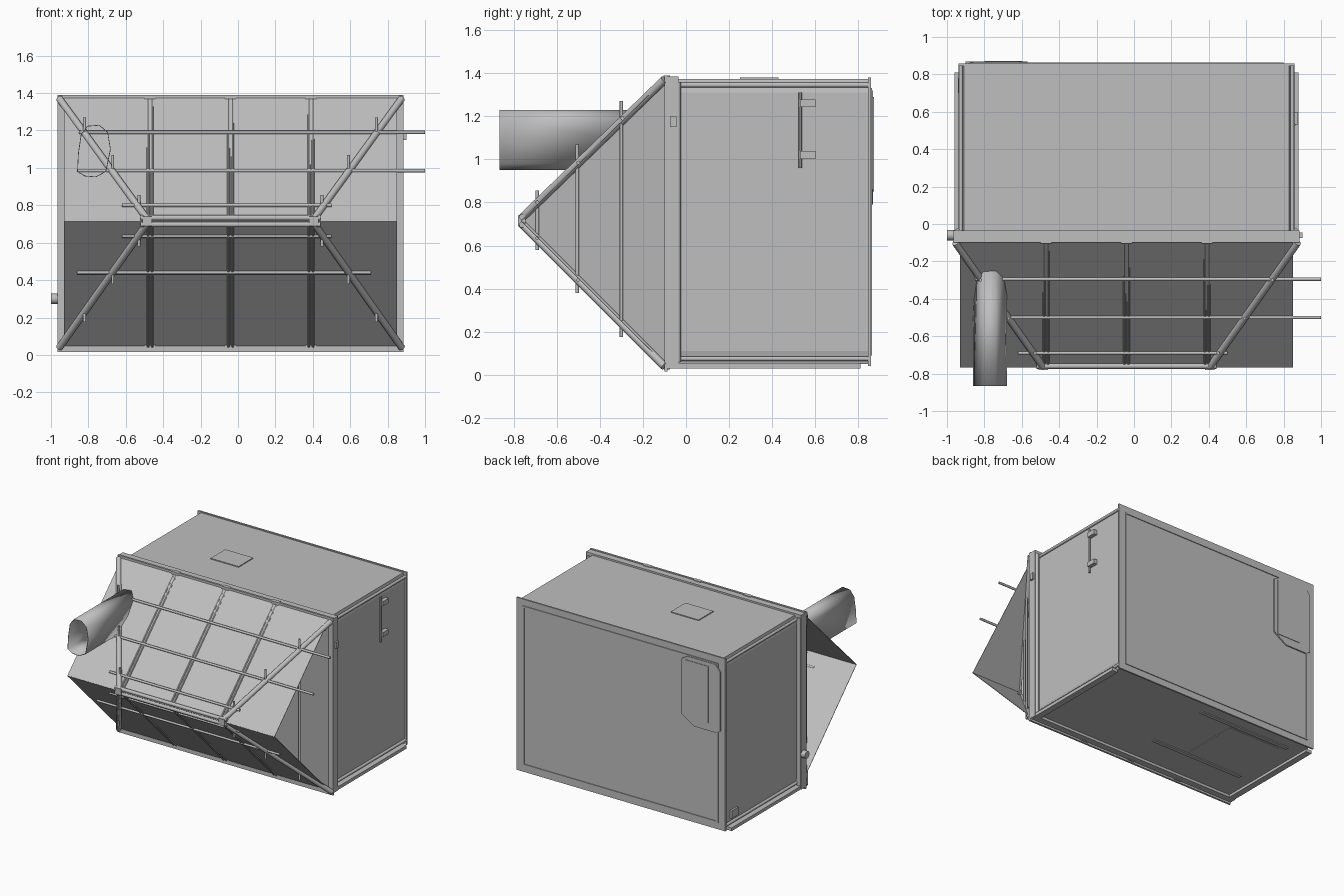
import bpy, bmesh, math
from mathutils import Vector

if "Cube" in bpy.data.objects:
    bpy.data.objects.remove(bpy.data.objects["Cube"])

grey = bpy.data.materials.new("plain_grey")
grey.use_nodes = True
COLOUR = (0.52, 0.52, 0.52, 1)
grey.diffuse_color = COLOUR
grey.node_tree.nodes["Principled BSDF"].inputs["Base Color"].default_value = COLOUR

CX = -0.04            # mirror plane of the body
RIDGE_Y, RIDGE_Z = -0.765, 0.715
FRONT_Y = -0.09       # where the slopes meet the body


def finish(name, bm, smooth=False):
    bmesh.ops.recalc_face_normals(bm, faces=bm.faces)
    mesh = bpy.data.meshes.new(name)
    bm.to_mesh(mesh)
    bm.free()
    ob = bpy.data.objects.new(name, mesh)
    bpy.context.collection.objects.link(ob)
    mesh.materials.append(grey)
    if smooth:
        bpy.ops.object.select_all(action="DESELECT")
        ob.select_set(True)
        bpy.context.view_layer.objects.active = ob
        bpy.ops.object.shade_smooth_by_angle(angle=math.radians(40))
    return ob


def box(name, x, y, z):
    bm = bmesh.new()
    bmesh.ops.create_cube(bm, size=1)
    for v in bm.verts:
        v.co = [a + (b - a) * (c + 0.5) for (a, b), c in zip((x, y, z), v.co)]
    return finish(name, bm)


def rod(name, a, b, r, sides=12):
    a, b = Vector(a), Vector(b)
    bm = bmesh.new()
    bmesh.ops.create_cone(bm, cap_ends=True, segments=sides, radius1=r, radius2=r, depth=(b - a).length)
    turn = (b - a).to_track_quat("Z", "Y")
    for v in bm.verts:
        v.co = turn @ v.co + (a + b) / 2
    return finish(name, bm, True)


def sheet(name, points, thickness=0):
    bm = bmesh.new()
    bm.faces.new([bm.verts.new(p) for p in points])
    ob = finish(name, bm)
    if thickness:
        mod = ob.modifiers.new("thickness", "SOLIDIFY")
        mod.thickness, mod.offset = thickness, 0
    return ob


def prism(name, profile, y0, y1):
    bm = bmesh.new()
    face = bm.faces.new([bm.verts.new((x, y0, z)) for x, z in profile])
    new = bmesh.ops.extrude_face_region(bm, geom=[face])["geom"]
    for v in new:
        if isinstance(v, bmesh.types.BMVert):
            v.co.y = y1
    return finish(name, bm)


def ring(name, x, y, z, w):
    """Rectangular frame facing the front, made of four bars."""
    box(name + "_left", (x[1] - w, x[1]), y, z)
    box(name + "_right", (x[0], x[0] + w), y, z)
    box(name + "_top", x, y, (z[1] - w, z[1]))
    box(name + "_bottom", x, y, (z[0], z[0] + w))


def mx(s, x):
    """Distance x on the left side, mirrored about the body's centre for s = -1."""
    return CX + s * (x - CX)


SIDES = (("left", 1), ("right", -1))

# Body with slightly tapered upper and lower edges
half = [(0.83, 0.05), (0.845, 0.11), (0.845, 1.31), (0.83, 1.372)]
prism("body", half + [(mx(-1, x), z) for x, z in reversed(half)], FRONT_Y + 0.03, 0.85)

# Rear plate, gasket and vent pocket
box("rear_plate", (mx(-1, 0.858), 0.858), (0.845, 0.858), (0.04, 1.38))
ring("rear_gasket", (mx(-1, 0.80), 0.80), (0.857, 0.864), (0.09, 1.33), 0.012)
prism("vent_pocket", [(-0.57, 0.86), (-0.57, 1.29), (-0.62, 1.32), (-0.86, 1.32), (-0.9, 1.27),
                      (-0.9, 0.81), (-0.86, 0.79), (-0.68, 0.79)], 0.857, 0.868)
box("vent_flap", (-0.8, -0.6), (0.867, 0.872), (0.85, 1.29))

# Roof hatch and floor plates
box("roof_hatch", (-0.41, -0.17), (0.25, 0.43), (1.37, 1.379))
box("floor_plate", (-0.75, -0.3), (0.25, 0.7), (0.045, 0.052))
for y in (0.2, 0.72):
    box("floor_strip", (-0.8, 0.0), (y, y + 0.03), (0.042, 0.052))

# Front frame around the slopes
ring("front_frame", (mx(-1, 0.885), 0.885), (-0.09, -0.035), (0.03, 1.385), 0.05)
ring("front_lip", (mx(-1, 0.885), 0.885), (-0.1, -0.085), (0.015, 1.39), 0.035)

# Edge rails along the body
for side, s in SIDES:
    xs = sorted((mx(s, 0.83), mx(s, 0.88)))
    box("bottom_rail_" + side, xs, (-0.07, 0.81), (0.03, 0.055))
    for z in (0.075, 1.345):
        rod("edge_pipe_" + side, (mx(s, 0.846), -0.05, z), (mx(s, 0.846), 0.85, z), 0.011)
    rod("corner_pipe_" + side, (mx(s, 0.865), -0.04, 0.06), (mx(s, 0.865), -0.04, 1.36), 0.016)

# Two full-width sloping sheets with open ends, and folded gussets inside
x0, x1 = mx(-1, 0.85), 0.85
for name, z in (("upper_slope", 1.38), ("lower_slope", 0.04)):
    sheet(name, [(x0, FRONT_Y, z), (x1, FRONT_Y, z), (x1, RIDGE_Y, RIDGE_Z), (x0, RIDGE_Y, RIDGE_Z)], 0.004)
for side, s in SIDES:
    sheet("gusset_" + side, [(mx(s, 0.85), FRONT_Y, 0.04), (mx(s, 0.85), FRONT_Y, 1.38),
                             (mx(s, 0.4), RIDGE_Y + 0.005, RIDGE_Z)], 0.004)

# Hip poles, ribs and ridge poles
for name, z, d in (("upper", 1.37, 1), ("lower", 0.04, -1)):
    for side, s in SIDES:
        rod(f"{name}_hip_pole_{side}", (mx(s, 0.875), -0.1, z), (mx(s, 0.405), -0.765, RIDGE_Z + 0.01 * d), 0.019)
    for x in (-0.47, CX, 0.39):
        for dx in (-0.011, 0.011):
            rod(name + "_rib", (x + dx, -0.095, z), (x + dx, RIDGE_Y, RIDGE_Z + 0.005 * d), 0.008, 8)
        box(name + "_rib_clip", (x - 0.03, x + 0.03), (-0.105, -0.075), (z - 0.015, z + 0.02))
    rod(name + "_ridge_pole", (mx(-1, 0.44), -0.76, RIDGE_Z + 0.018 * d), (0.44, -0.76, RIDGE_Z + 0.018 * d), 0.014)
for side, s in SIDES:
    box("ridge_joint_" + side, sorted((mx(s, 0.38), mx(s, 0.43))), (-0.78, -0.745), (0.69, 0.74))

# Cross bars lying on the slopes
for y, z, a, b in ((-0.295, 1.19, -0.85, 1.0), (-0.5, 0.985, -0.86, 1.0), (-0.69, 0.8, -0.62, 0.5),
                   (-0.69, 0.635, -0.62, 0.5), (-0.5, 0.44, -0.86, 0.71)):
    rod("cross_bar", (a, y, z), (b, y, z), 0.009, 10)

# Upright bars passing through both slopes
for x, y, a, b in ((0.45, -0.69, 0.58, 0.855), (0.59, -0.505, 0.38, 1.07), (0.74, -0.3, 0.175, 1.27)):
    for side, s in SIDES:
        rod("upright_bar_" + side, (mx(s, x), y, a), (mx(s, x), y, b), 0.008, 10)

# Open duct cut to the upper slope
outline = [(-0.86, 0.98), (-0.855, 1.08), (-0.84, 1.18), (-0.805, 1.225), (-0.74, 1.23), (-0.695, 1.19),
           (-0.68, 1.1), (-0.705, 0.98), (-0.76, 0.95), (-0.82, 0.955)]
bm = bmesh.new()
front = [bm.verts.new((x, -0.865, z)) for x, z in outline]
back = [bm.verts.new((x, RIDGE_Y + (z - RIDGE_Z), z)) for x, z in outline]
for i in range(len(outline)):
    j = (i + 1) % len(outline)
    bm.faces.new((front[i], front[j], back[j], back[i]))
duct = finish("duct", bm, True)
wall = duct.modifiers.new("wall", "SOLIDIFY")
wall.thickness = 0.004

# Handle rod with hooks on the left wall
rod("handle_rod", (0.856, 0.53, 0.96), (0.856, 0.53, 1.31), 0.008, 8)
for z in (1.02, 1.26):
    box("handle_hook", (0.84, 0.875), (0.53, 0.6), (z - 0.018, z + 0.018))

# Small fittings at the front frame
rod("drain_knob", (-0.96, -0.06, 0.3), (-1.0, -0.06, 0.3), 0.028)
box("frame_latch", (0.88, 0.9), (-0.075, -0.045), (1.15, 1.2))
box("rear_fitting", (-0.94, -0.92), (0.7, 0.78), (0.11, 0.17))
